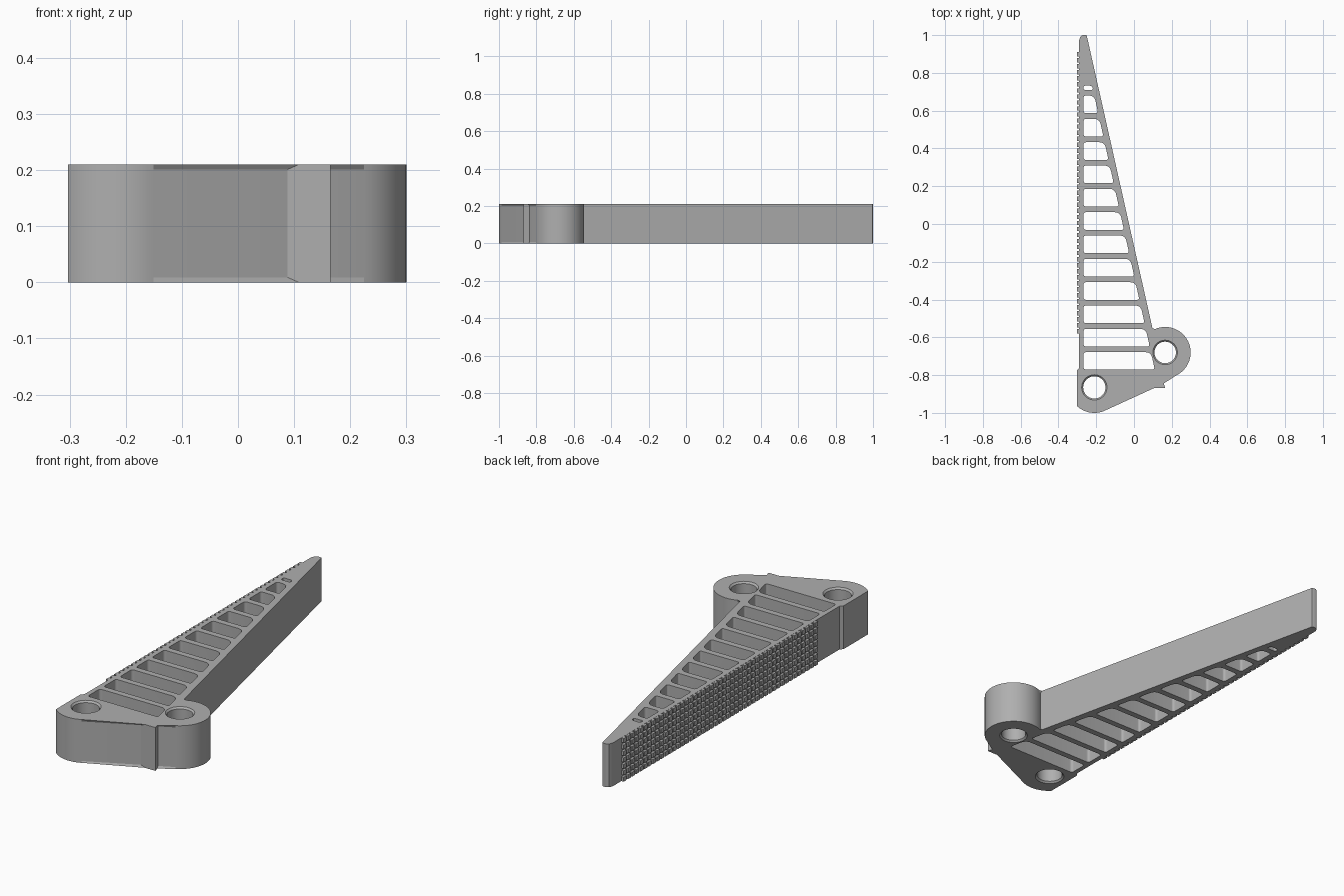
import bpy, bmesh, math
from mathutils import Vector

if "Cube" in bpy.data.objects:
    bpy.data.objects.remove(bpy.data.objects["Cube"])

H = 0.21                       # overall thickness
LEFT_C, RIGHT_C, R = (-0.21, -0.865), (0.165, -0.68), 0.135

grey = bpy.data.materials.new("plain_grey")
grey.diffuse_color = (0.43, 0.43, 0.43, 1)
grey.use_nodes = True
grey.node_tree.nodes["Principled BSDF"].inputs["Base Color"].default_value = grey.diffuse_color


def finish(bm, name):
    bmesh.ops.recalc_face_normals(bm, faces=bm.faces)
    me = bpy.data.meshes.new(name)
    bm.to_mesh(me)
    bm.free()
    ob = bpy.data.objects.new(name, me)
    bpy.context.collection.objects.link(ob)
    me.materials.append(grey)
    return ob


def prism(bm, pts, z0, z1):
    lo = [bm.verts.new((x, y, z0)) for x, y in pts]
    hi = [bm.verts.new((x, y, z1)) for x, y in pts]
    bm.faces.new(lo[::-1])
    bm.faces.new(hi)
    n = len(pts)
    for i in range(n):
        j = (i + 1) % n
        bm.faces.new((lo[i], lo[j], hi[j], hi[i]))


def arc(c, r, a0, a1, n):
    angles = [math.radians(a0 + (a1 - a0) * i / n) for i in range(n + 1)]
    return [(c[0] + r * math.cos(a), c[1] + r * math.sin(a)) for a in angles]


def rounded(corners, radii, n=5):
    # polygon with rounded corners
    out = []
    for i, (p, r) in enumerate(zip(corners, radii)):
        p = Vector(p)
        a = p + (Vector(corners[i - 1]) - p).normalized() * r
        b = p + (Vector(corners[(i + 1) % len(corners)]) - p).normalized() * r
        for k in range(n + 1):
            t = k / n
            out.append(tuple(a * (1 - t) ** 2 + p * 2 * t * (1 - t) + b * t * t))
    return out


# Lever body: pivot base with two lobes, small tab and tapering arm
outline = [(-0.303, -0.775)]
outline += arc(LEFT_C, R, 226.5, 296.3, 14)
outline += [(0.088, -0.868), (0.165, -0.868), (0.155, -0.8355)]
outline += arc(RIGHT_C, R, -63.7, 118.8, 32)
outline += [(-0.25, 0.997), (-0.257, 1.0), (-0.272, 1.0), (-0.283, 0.993),
            (-0.29, 0.975), (-0.29, -0.762)]
bm = bmesh.new()
prism(bm, outline, 0, H)
rim = []
for e in bm.edges:
    a, b = e.verts
    m = (a.co + b.co) / 2
    tab = 0.085 < min(a.co.x, b.co.x) and max(a.co.x, b.co.x) < 0.17 and -0.87 < m.y < -0.83
    if abs(a.co.z - b.co.z) < 1e-6 and m.y < -0.55 and m.x > -0.28 and not tab:
        rim.append(e)
bmesh.ops.bevel(bm, geom=rim, offset=0.009, segments=1, affect='EDGES')
body = finish(bm, "lever_body")

# Cutter: pockets between the ribs and two chamfered pin holes
bm = bmesh.new()


def slope_x(y):
    return 0.11 - 0.2207 * (y + 0.77)


ribs = [0.695 - 0.1235 * i for i in range(12)]
pockets = [(ribs[0] + 0.015, 0.732)]
pockets += [(ribs[i + 1] + 0.015 if i < 11 else -0.77, ribs[i] - 0.015) for i in range(12)]
for y0, y1 in pockets:
    h = y1 - y0
    small = min(0.014, h * 0.4)
    big = min(0.03, h * 0.55)
    quad = [(-0.267, y0), (slope_x(y0), y0), (slope_x(y1), y1), (-0.267, y1)]
    prism(bm, rounded(quad, (small, small, big, small)), -0.05, H + 0.05)

for c, r in ((LEFT_C, 0.059), (RIGHT_C, 0.057)):
    rings = []
    for z, rr in ((-0.01, r + 0.018), (0.008, r), (H - 0.008, r), (H + 0.01, r + 0.018)):
        rings.append([bm.verts.new((x, y, z)) for x, y in arc(c, rr, 0, 360, 40)[:-1]])
    bm.faces.new(rings[0][::-1])
    bm.faces.new(rings[-1])
    for lo, hi in zip(rings, rings[1:]):
        for i in range(40):
            j = (i + 1) % 40
            bm.faces.new((lo[i], lo[j], hi[j], hi[i]))
cutter = finish(bm, "pocket_cutter")
cutter.hide_render = True
cutter.hide_viewport = True

mod = body.modifiers.new("pockets", 'BOOLEAN')
mod.operation = 'DIFFERENCE'
mod.solver = 'EXACT'
mod.object = cutter
bpy.context.view_layer.objects.active = body
body.select_set(True)
bpy.ops.object.modifier_apply(modifier=mod.name)
bpy.ops.object.shade_smooth_by_angle(angle=math.radians(25))
bpy.data.objects.remove(cutter)

# Grip: grid of small square teeth on the straight left face
bm = bmesh.new()
COLS, ROWS, GAP = 47, 7, 0.009
Y0, Y1 = -0.58, 0.91
py, pz = (Y1 - Y0 + GAP) / COLS, (H + GAP) / ROWS
for i in range(COLS):
    y = Y0 + i * py
    for k in range(ROWS):
        z = k * pz
        prism(bm, [(-0.303, y), (-0.288, y), (-0.288, y + py - GAP), (-0.303, y + py - GAP)],
              z + 0.0005, z + pz - GAP - 0.0005)
finish(bm, "grip_teeth")
